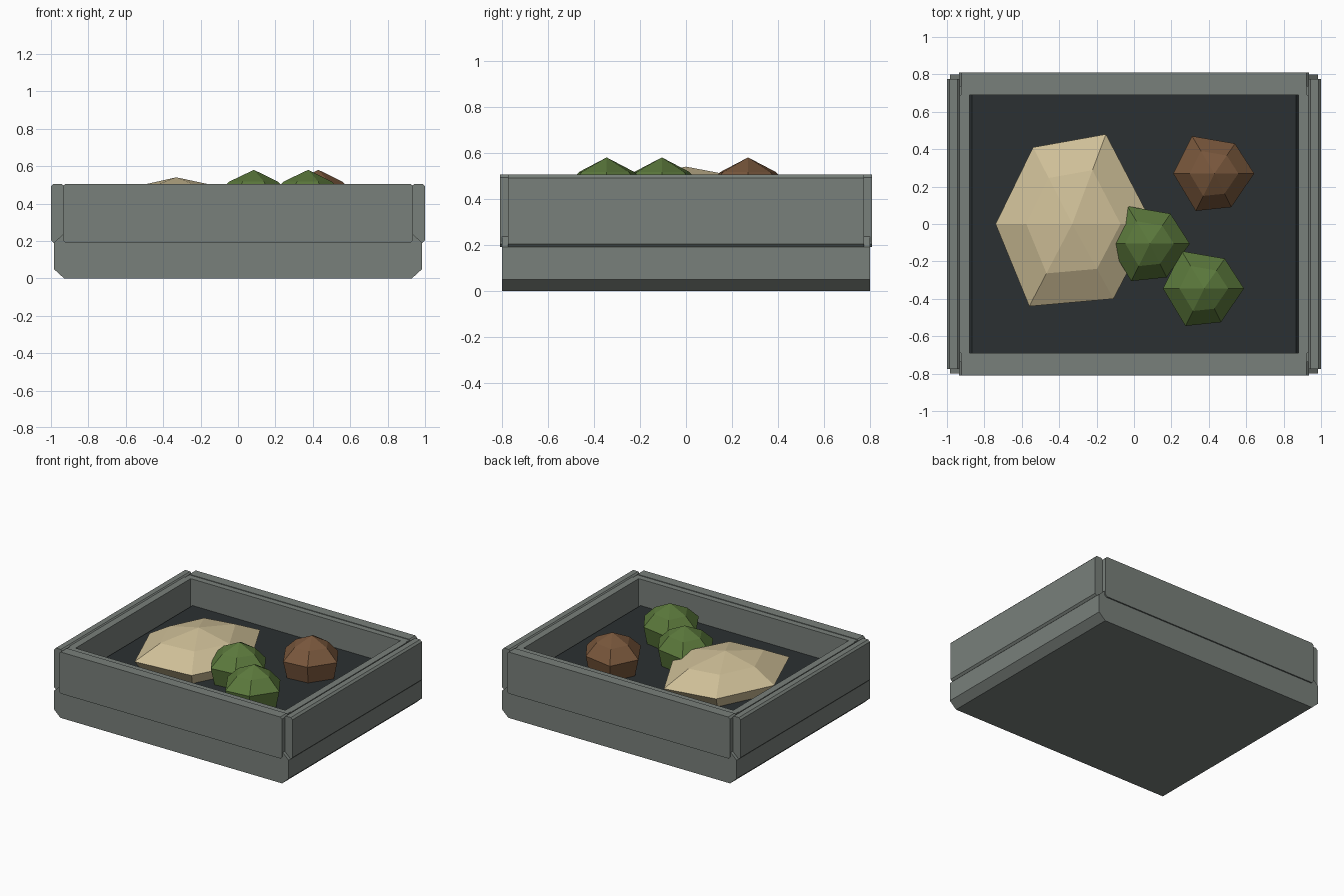
import bpy, bmesh

if "Cube" in bpy.data.objects:
    bpy.data.objects.remove(bpy.data.objects["Cube"])


def material(name, rgb):
    m = bpy.data.materials.new(name)
    m.diffuse_color = (*rgb, 1)
    m.use_nodes = True
    m.node_tree.nodes["Principled BSDF"].inputs["Base Color"].default_value = m.diffuse_color
    return m


STONE = material("stone_grey", (0.19, 0.215, 0.197))
DARK = material("dark_floor", (0.024, 0.03, 0.032))
CREAM = material("cream", (0.62, 0.52, 0.31))
GREEN = material("green", (0.105, 0.19, 0.045))
BROWN = material("brown", (0.19, 0.095, 0.045))


def finish(name, bm, mat):
    bmesh.ops.recalc_face_normals(bm, faces=bm.faces)
    me = bpy.data.meshes.new(name)
    bm.to_mesh(me)
    bm.free()
    me.materials.append(mat)
    ob = bpy.data.objects.new(name, me)
    bpy.context.collection.objects.link(ob)
    return ob


def slab(name, x0, x1, y0, y1, z0, z1, cx, cz, mat=STONE):
    """Box whose four edges running along y are chamfered by cx, cz."""
    if cx:
        pts = [(x0 + cx, z0), (x1 - cx, z0), (x1, z0 + cz), (x1, z1 - cz),
               (x1 - cx, z1), (x0 + cx, z1), (x0, z1 - cz), (x0, z0 + cz)]
    else:
        pts = [(x0, z0), (x1, z0), (x1, z1), (x0, z1)]
    bm = bmesh.new()
    face = bm.faces.new([bm.verts.new((x, y0, z)) for x, z in pts])
    new = bmesh.ops.extrude_face_region(bm, geom=[face])["geom"]
    bmesh.ops.translate(bm, vec=(0, y1 - y0, 0),
                        verts=[g for g in new if isinstance(g, bmesh.types.BMVert)])
    return finish(name, bm, mat)


def lump(name, cx, cy, outline, top, rings, mat):
    """Faceted mound: an apex, rings of (scale, z) of the outline, flat bottom."""
    bm = bmesh.new()
    apex = bm.verts.new((cx, cy, top))
    n = len(outline)
    loops = [[bm.verts.new((cx + s * x, cy + s * y, z)) for x, y in outline]
             for s, z in rings]
    for i in range(n):
        j = (i + 1) % n
        bm.faces.new((apex, loops[0][i], loops[0][j]))
        for a, b in zip(loops, loops[1:]):
            bm.faces.new((a[i], b[i], b[j], a[j]))
    bm.faces.new(loops[-1])
    return finish(name, bm, mat)


# base tray block and dark floor inset
slab("base", -0.985, 0.985, -0.8, 0.8, 0, 0.24, 0.055, 0.05)
slab("floor", -0.88, 0.88, -0.69, 0.69, 0.23, 0.30, 0.015, 0.015, DARK)

# outer wall panels and inner lining on opposite sides
for s, fb, lr in ((-1, "front", "left"), (1, "back", "right")):
    y0, y1 = sorted((s * 0.735, s * 0.81))
    slab(fb + "_wall", -0.935, 0.935, y0, y1, 0.19, 0.505, 0.013, 0.013)
    x0, x1 = sorted((s * 0.93, s * 1.0))
    slab(lr + "_wall", x0, x1, -0.775, 0.775, 0.19, 0.505, 0.014, 0.014)
    y0, y1 = sorted((s * 0.69, s * 0.737))
    slab(fb + "_lining", -0.925, 0.925, y0, y1, 0.23, 0.50, 0, 0)
    x0, x1 = sorted((s * 0.88, s * 0.932))
    slab(lr + "_lining", x0, x1, -0.69, 0.69, 0.23, 0.50, 0, 0)

# contents: one large pale mound and three small lumps
BIG = [(0.43, 0), (0.18, 0.48), (-0.21, 0.41), (-0.41, 0), (-0.23, -0.44), (0.22, -0.40)]
SMALL = [(0.213, 0), (0.11, 0.16), (-0.12, 0.20), (-0.22, 0), (-0.10, -0.20), (0.09, -0.18)]
lump("pale_mound", -0.33, 0, BIG, 0.54,
     [(0.6, 0.485), (1, 0.387), (0.86, 0.29)], CREAM)
for name, x, y, mat in (("green_lump_a", 0.085, -0.105, GREEN),
                        ("green_lump_b", 0.375, -0.345, GREEN),
                        ("brown_lump", 0.43, 0.27, BROWN)):
    lump(name, x, y, SMALL, 0.58, [(0.6, 0.517), (1, 0.43), (0.86, 0.29)], mat)
